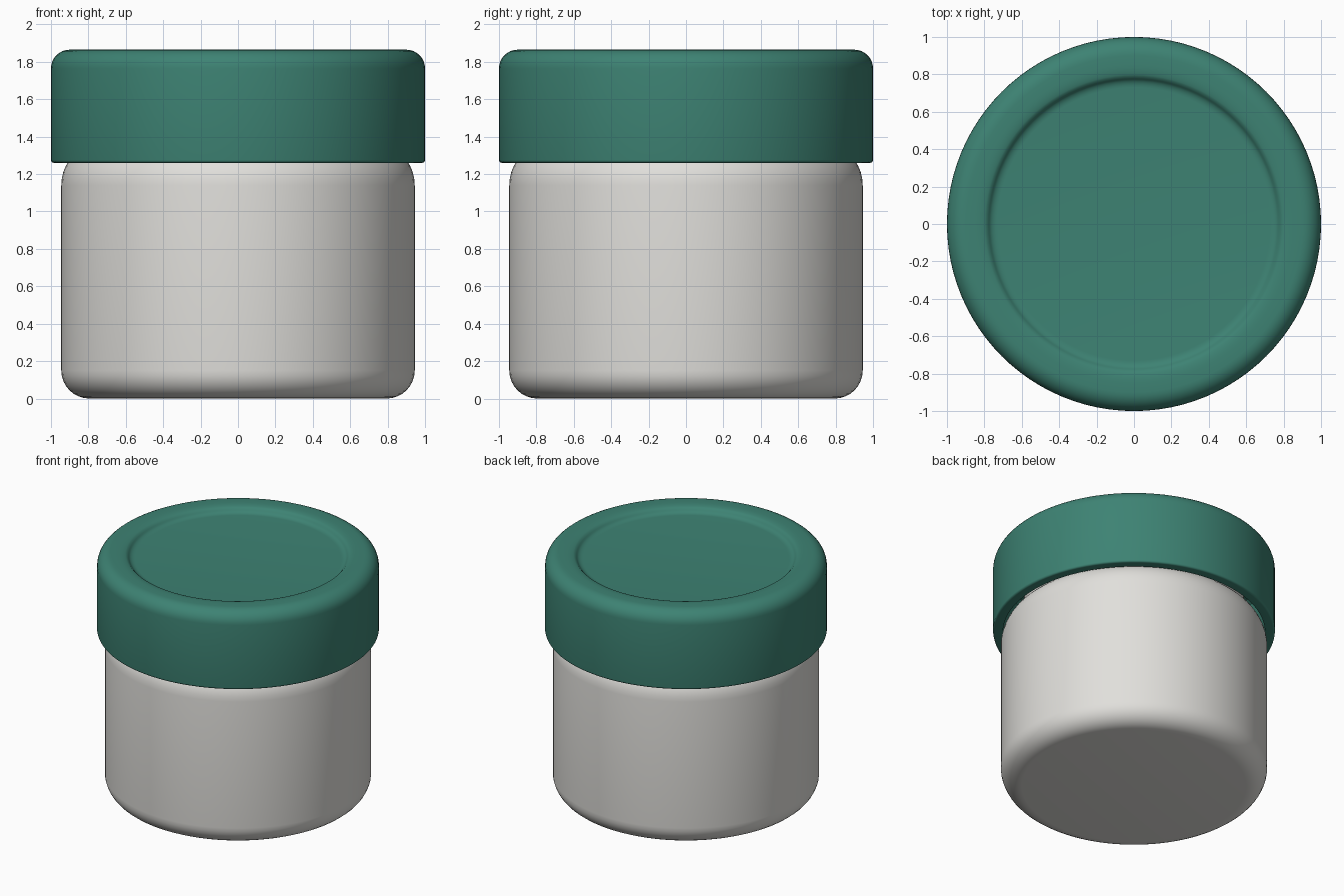
import bpy
import bmesh
from math import sin, cos, pi, radians
from mathutils import Vector

cube = bpy.data.objects.get("Cube")
if cube:
    bpy.data.objects.remove(cube, do_unlink=True)


def make_material(name, colour):
    mat = bpy.data.materials.new(name)
    mat.use_nodes = True
    mat.diffuse_color = colour
    mat.node_tree.nodes["Principled BSDF"].inputs["Base Color"].default_value = colour
    return mat


def arc(r, z, rad_r, rad_z, start, end, steps=8):
    """Profile points along an elliptical arc, angles in degrees."""
    angles = [radians(start + (end - start) * i / steps) for i in range(steps + 1)]
    return [(r + rad_r * cos(a), z + rad_z * sin(a)) for a in angles]


def lathe(name, profile, mat, segments=96):
    """Spin a radius/height profile around the z axis."""
    bm = bmesh.new()
    verts = [bm.verts.new((r, 0, z)) for r, z in profile]
    edges = [bm.edges.new(pair) for pair in zip(verts, verts[1:])]
    bmesh.ops.spin(bm, geom=verts + edges, cent=Vector(), axis=(0, 0, 1),
                   angle=2 * pi, steps=segments, use_duplicate=False)
    bmesh.ops.remove_doubles(bm, verts=bm.verts, dist=0.0005)
    bmesh.ops.recalc_face_normals(bm, faces=bm.faces)
    mesh = bpy.data.meshes.new(name)
    bm.to_mesh(mesh)
    bm.free()
    mesh.materials.append(mat)
    obj = bpy.data.objects.new(name, mesh)
    bpy.context.collection.objects.link(obj)
    bpy.ops.object.select_all(action="DESELECT")
    obj.select_set(True)
    bpy.context.view_layer.objects.active = obj
    bpy.ops.object.shade_smooth_by_angle(angle=radians(35))
    return obj


off_white = make_material("off white", (0.75, 0.74, 0.71, 1))
green = make_material("deep green", (0.047, 0.225, 0.172, 1))

# Jar body: rounded base, straight wall, soft shoulder and hidden neck
body = [(0, 0)]
body += arc(0.795, 0.15, 0.15, 0.15, -90, 0)
body += arc(0.795, 1.14, 0.15, 0.19, 0, 90)
body += [(0.78, 1.34), (0.78, 1.74), (0, 1.74)]
lathe("jar_body", body, off_white)

# Lid: open skirt, rounded top edge and a shallow dished top
lid = [(0, 1.76), (0.90, 1.76), (0.93, 1.73), (0.93, 1.26)]
lid += arc(0.985, 1.275, 0.015, 0.015, -90, 0, 4)
lid += arc(0.90, 1.765, 0.10, 0.10, 0, 90)
lid += arc(0.85, 1.845, 0.07, 0.02, 90, 150, 5)
lid += arc(0.73, 1.855, 0.05, 0.035, -20, -90, 5)
lid += [(0, 1.82)]
lathe("lid", lid, green)
